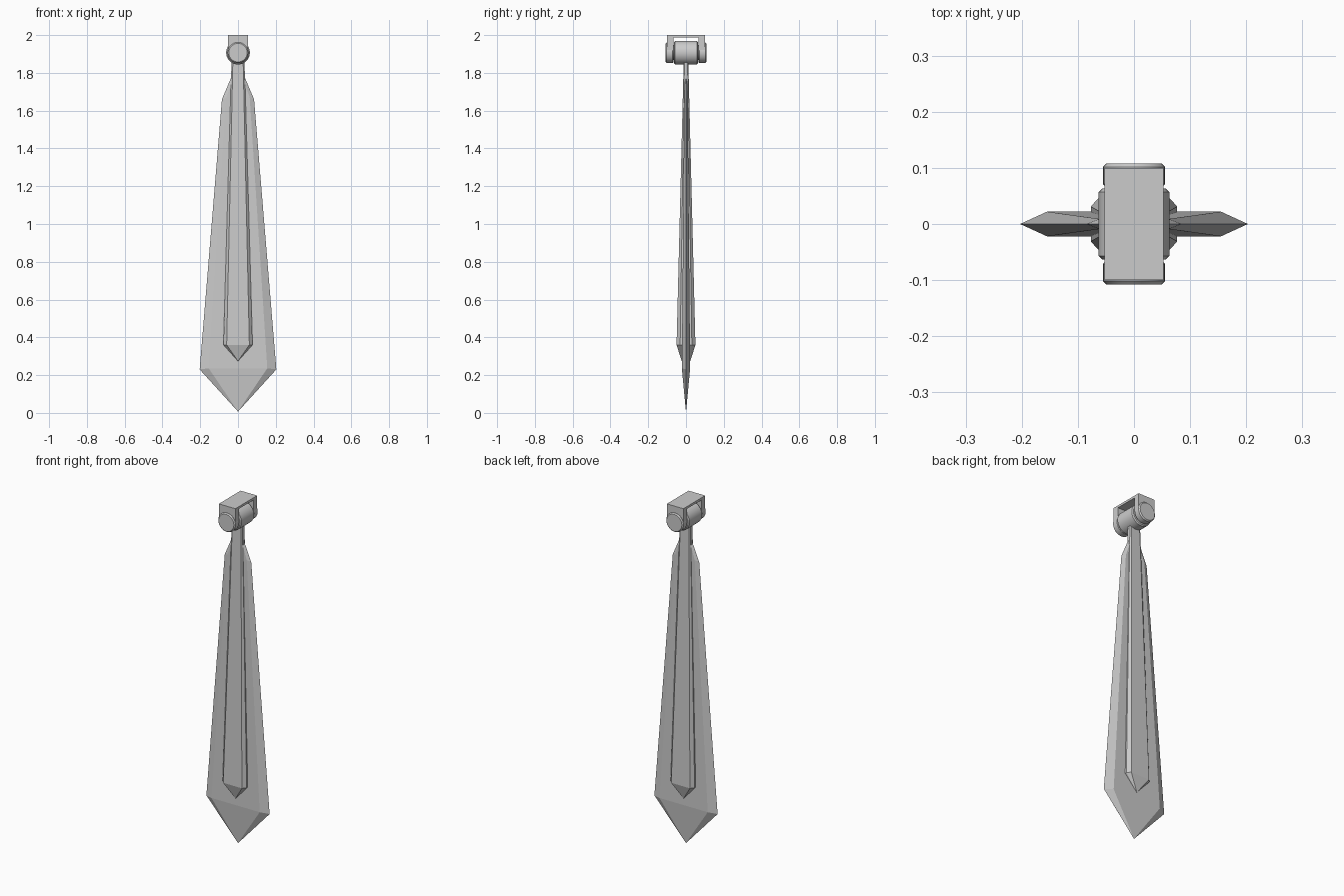
import bpy, bmesh, math
from mathutils import Matrix

if "Cube" in bpy.data.objects:
    bpy.data.objects.remove(bpy.data.objects["Cube"])

HUB_Z = 1.907


def finish(name, bm, smooth=False):
    bmesh.ops.remove_doubles(bm, verts=bm.verts, dist=1e-5)
    bmesh.ops.recalc_face_normals(bm, faces=bm.faces)
    me = bpy.data.meshes.new(name)
    bm.to_mesh(me)
    bm.free()
    ob = bpy.data.objects.new(name, me)
    bpy.context.collection.objects.link(ob)
    if smooth:
        bpy.ops.object.select_all(action='DESELECT')
        ob.select_set(True)
        bpy.context.view_layer.objects.active = ob
        bpy.ops.object.shade_smooth_by_angle(angle=math.radians(30))
    return ob


def loft(name, rings):
    """Bridge equal-length rings of points and cap the ends."""
    bm = bmesh.new()
    loops = [[bm.verts.new(p) for p in r] for r in rings]
    n = len(loops[0])
    for a, b in zip(loops, loops[1:]):
        for i in range(n):
            j = (i + 1) % n
            bm.faces.new((a[i], a[j], b[j], b[i]))
    bm.faces.new(loops[0])
    bm.faces.new(loops[-1])
    bmesh.ops.remove_doubles(bm, verts=bm.verts, dist=1e-5)
    return finish(name, bm)


def disc(name, radius, y0, y1, chamfer, sides=32):
    """Chamfered cylinder lying along y, on the hub axis."""
    bm = bmesh.new()
    m = Matrix.Translation((0, (y0 + y1) / 2, HUB_Z)) @ Matrix.Rotation(math.pi / 2, 4, 'X')
    bmesh.ops.create_cone(bm, cap_ends=True, segments=sides, radius1=radius,
                          radius2=radius, depth=y1 - y0, matrix=m)
    if chamfer:
        rims = [e for e in bm.edges if abs(e.verts[0].co.y - e.verts[1].co.y) < 1e-5]
        bmesh.ops.bevel(bm, geom=rims, offset=chamfer, segments=1, affect='EDGES')
    return finish(name, bm, smooth=True)


def box(name, x, y0, y1, z0, z1):
    bm = bmesh.new()
    m = Matrix.Translation((0, (y0 + y1) / 2, (z0 + z1) / 2)) @ Matrix.Diagonal((2 * x, y1 - y0, z1 - z0, 1))
    bmesh.ops.create_cube(bm, size=1, matrix=m)
    return finish(name, bm)


# Blade: flat hexagonal section (edge x, edge z, flat x, flat z, half thickness)
def blade_ring(ex, ez, fx, fz, t):
    return [(-ex, 0, ez), (-fx, -t, fz), (fx, -t, fz),
            (ex, 0, ez), (fx, t, fz), (-fx, t, fz)]


tip = bpy.data.meshes
loft("blade", [
    blade_ring(0.001, 0.008, 0.0005, 0.008, 0.0005),
    blade_ring(0.203, 0.23, 0.155, 0.236, 0.022),
    blade_ring(0.085, 1.66, 0.062, 1.67, 0.009),
    blade_ring(0.03, 1.79, 0.02, 1.79, 0.006)])


# Spine: chamfered section tapering from the broad foot up to the hub
def spine_ring(ox, ix, oy, iy, z):
    return [(-ox, -iy, z), (-ix, -oy, z), (ix, -oy, z), (ox, -iy, z),
            (ox, iy, z), (ix, oy, z), (-ix, oy, z), (-ox, iy, z)]


loft("spine", [
    spine_ring(0.001, 0.0005, 0.023, 0.0225, 0.275),
    spine_ring(0.077, 0.06, 0.05, 0.031, 0.36),
    spine_ring(0.034, 0.027, 0.012, 0.008, 1.87)])

# Hinge barrel and pin
disc("hinge_barrel", 0.063, -0.063, 0.063, 0.006)
disc("hinge_pin", 0.04, -0.07, 0.07, 0)

# Hanging bracket: top plate, two arms with round ends
box("bracket_top", 0.053, -0.1, 0.1, 1.987, 2.0)
for side, s in (("front", -1), ("back", 1)):
    y0, y1 = sorted((s * 0.066, s * 0.1))
    box("bracket_arm_" + side, 0.053, y0, y1, HUB_Z, 1.987)
    y0, y1 = sorted((s * 0.065, s * 0.108))
    disc("bracket_cap_" + side, 0.055, y0, y1, 0.006)
